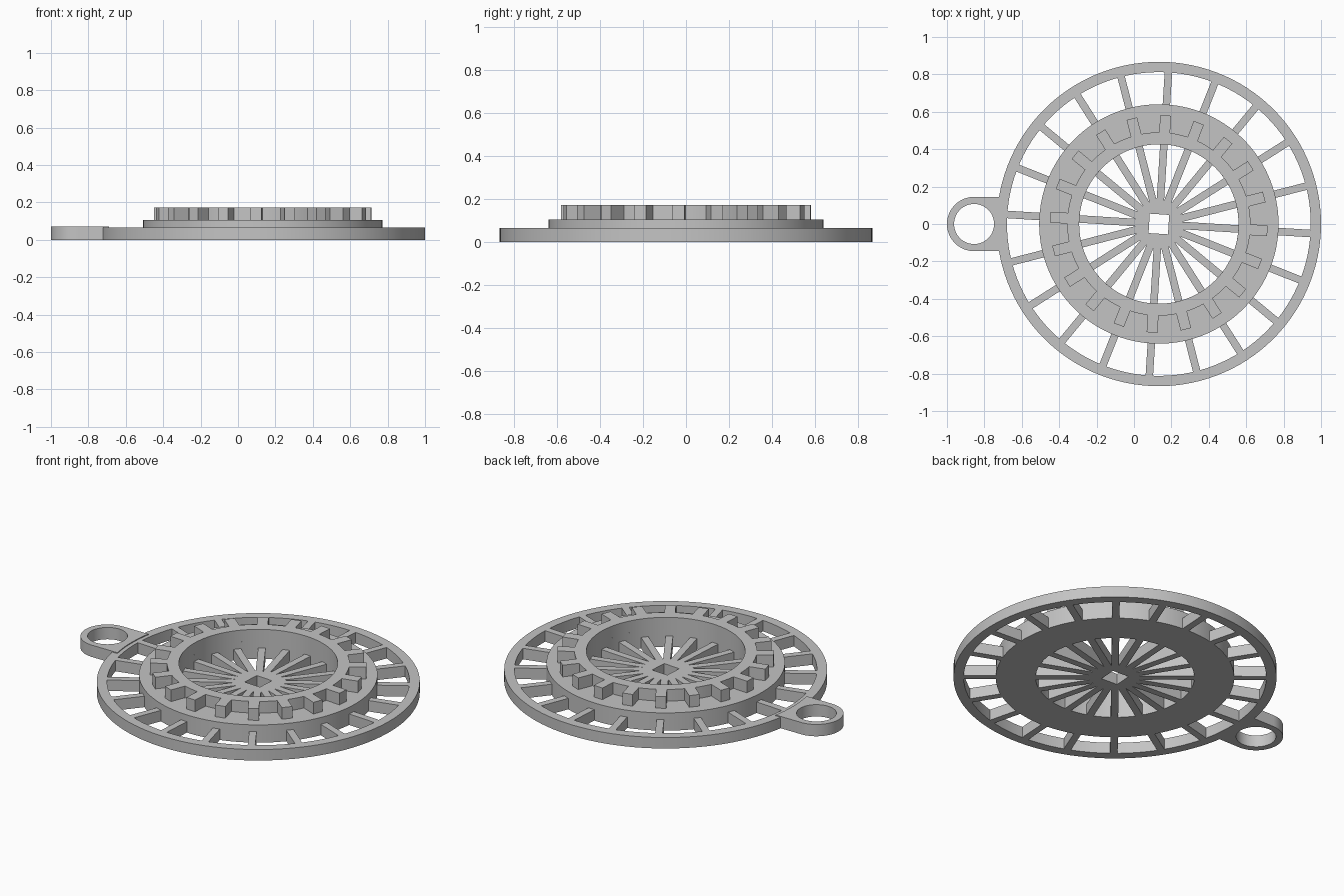
import bpy, bmesh
from math import sin, cos, pi, radians, sqrt, asin

cube = bpy.data.objects.get("Cube")
if cube:
    bpy.data.objects.remove(cube)

CX = 0.133               # wheel centre
COUNT = 20               # spokes and teeth
TURN = radians(-3.6)     # angle of the first spoke
STEP = 2 * pi / COUNT
SEG = 120
DECK = 0.065             # height of rim and spokes

grey = bpy.data.materials.new("plain_grey")
grey.diffuse_color = (0.55, 0.55, 0.55, 1)
grey.use_nodes = True
grey.node_tree.nodes["Principled BSDF"].inputs["Base Color"].default_value = (0.55, 0.55, 0.55, 1)


def finish(name, bm, x=CX, turn=0.0):
    bmesh.ops.recalc_face_normals(bm, faces=bm.faces)
    mesh = bpy.data.meshes.new(name)
    bm.to_mesh(mesh)
    bm.free()
    mesh.materials.append(grey)
    ob = bpy.data.objects.new(name, mesh)
    ob.location.x = x
    ob.rotation_euler.z = turn
    bpy.context.collection.objects.link(ob)
    bpy.ops.object.select_all(action='DESELECT')
    ob.select_set(True)
    bpy.context.view_layer.objects.active = ob
    bpy.ops.object.shade_smooth_by_angle(angle=radians(20))
    return ob


def hollow_prism(name, outer, inner, z0, z1, **place):
    """Solid between two matching closed outlines."""
    bm = bmesh.new()
    loops = [[bm.verts.new((x, y, z)) for x, y in pts]
             for pts, z in ((outer, z0), (outer, z1), (inner, z1), (inner, z0))]
    n = len(outer)
    for a in range(4):
        p, q = loops[a], loops[(a + 1) % 4]
        for i in range(n):
            j = (i + 1) % n
            bm.faces.new((p[i], p[j], q[j], q[i]))
    return finish(name, bm, **place)


def polar(r, a):
    return (r * cos(a), r * sin(a))


def circle(r, n=SEG):
    return [polar(r, 2 * pi * i / n) for i in range(n)]


def spokes(name, r0, r1, width):
    bm = bmesh.new()
    for k in range(COUNT):
        a = k * STEP
        c, s, h = cos(a), sin(a), width / 2
        base = [bm.verts.new((r * c - t * s, r * s + t * c, 0))
                for r, t in ((r0, -h), (r1, -h), (r1, h), (r0, h))]
        face = bm.faces.new(base)
        up = bmesh.ops.extrude_face_region(bm, geom=[face], use_keep_orig=True)["geom"]
        bmesh.ops.translate(bm, vec=(0, 0, DECK),
                            verts=[v for v in up if isinstance(v, bmesh.types.BMVert)])
    return finish(name, bm, turn=TURN)


# Outer rim and raised middle ring
hollow_prism("outer_rim", circle(0.867), circle(0.812), 0, DECK)
hollow_prism("middle_ring", circle(0.64), circle(0.426), 0, 0.105)

# Gear on top of the middle ring, with parallel-sided teeth
ROOT, TIP, HALF = 0.49, 0.582, 0.029
gear, bore = [], []
root_half = asin(HALF / ROOT)
tip_half = asin(HALF / TIP)
for k in range(COUNT):
    a = k * STEP
    gear += [polar(ROOT, a - root_half), polar(TIP, a - tip_half),
             polar(TIP, a + tip_half), polar(ROOT, a + root_half)]
    bore += [polar(0.426, a + f * root_half) for f in (-1, -0.4, 0.4, 1)]
    gap = STEP - 2 * root_half
    for f in (0.25, 0.5, 0.75):
        gear.append(polar(ROOT, a + root_half + f * gap))
        bore.append(polar(0.426, a + root_half + f * gap))
hollow_prism("gear_ring", gear, bore, 0.105, 0.174, turn=TURN)

# Spokes inside and outside the middle ring
spokes("inner_spokes", 0.11, 0.43, 0.04)
spokes("outer_spokes", 0.635, 0.815, 0.04)

# Hub with a square hole
n = 80
square = []
for i in range(n):
    a = 2 * pi * i / n
    square.append(polar(0.052 / max(abs(cos(a)), abs(sin(a))), a))
hollow_prism("hub", circle(0.128, n), square, 0, DECK, turn=TURN)

# Hanging loop, its end following the rim
TAB_X, TAB_R, END_R = -0.855, 0.145, 0.835
half = 48
outline = [polar(TAB_R, pi / 2 + pi * i / half) for i in range(half + 1)]
for i in range(1, half):
    y = -TAB_R + 2 * TAB_R * (i - 1) / (half - 2)
    outline.append((CX - TAB_X - sqrt(END_R ** 2 - y * y), y))
hole = [polar(0.107, pi / 2 + pi * i / half) for i in range(2 * half)]
hollow_prism("hanging_loop", outline, hole, 0, 0.07, x=TAB_X)
